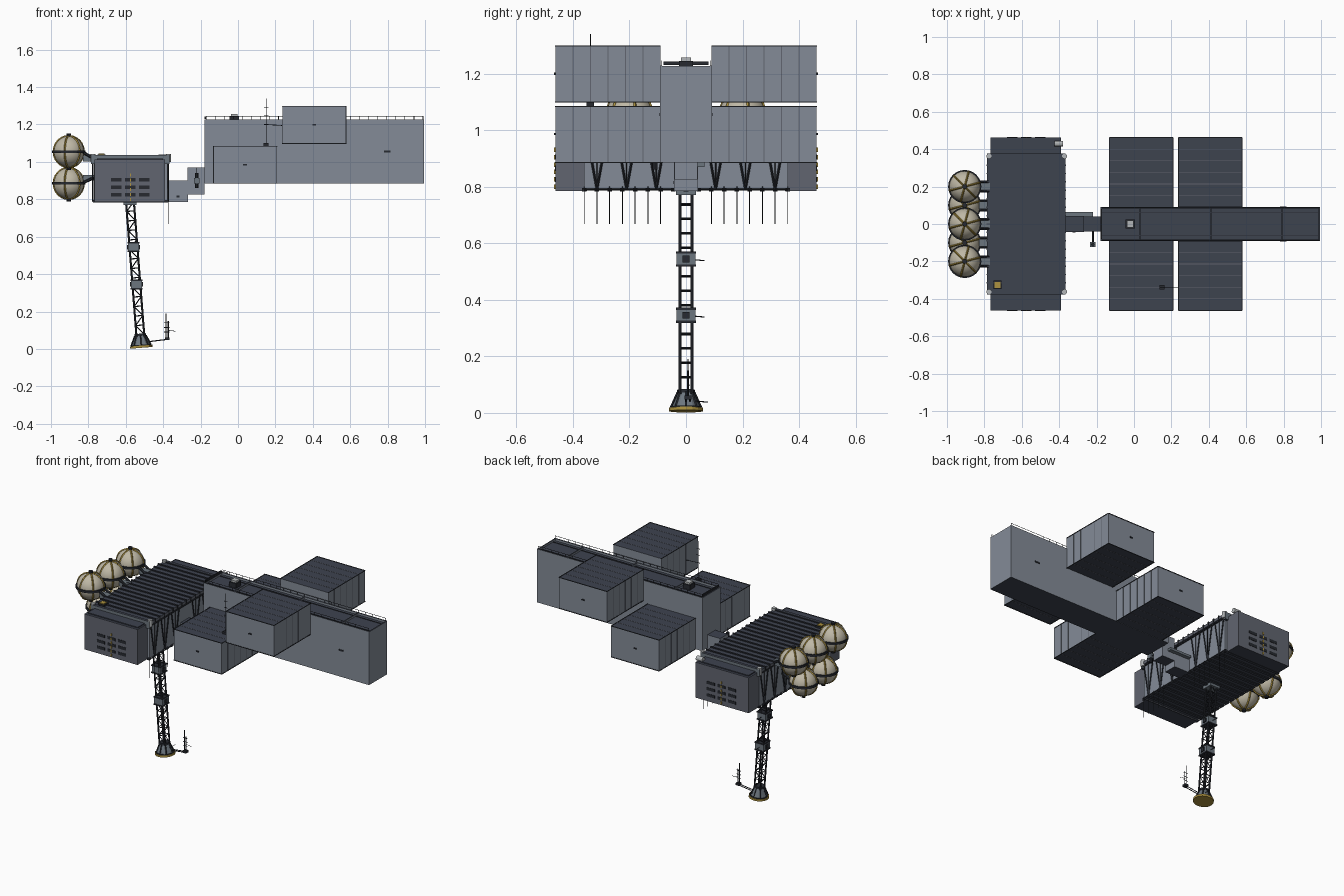
import bpy, bmesh, math
from mathutils import Vector, Matrix

cube = bpy.data.objects.get("Cube")
if cube:
    bpy.data.objects.remove(cube, do_unlink=True)

COLOURS = {
    "hull_grey": (0.23, 0.26, 0.31),
    "deck_dark": (0.048, 0.056, 0.078),
    "module_grey": (0.12, 0.13, 0.16),
    "metal_black": (0.02, 0.023, 0.03),
    "tank_cream": (0.52, 0.48, 0.38),
    "marking_yellow": (0.42, 0.29, 0.05),
    "fitting_light": (0.45, 0.47, 0.48),
    "joint_grey": (0.15, 0.18, 0.21),
}
NAMES = list(COLOURS)
MATS = []
for name, c in COLOURS.items():
    m = bpy.data.materials.new(name)
    m.use_nodes = True
    m.diffuse_color = (*c, 1)
    m.node_tree.nodes["Principled BSDF"].inputs["Base Color"].default_value = (*c, 1)
    MATS.append(m)
HULL, DECK, MODULE, BLACK, CREAM, YELLOW, LIGHT, JOINT = range(len(NAMES))


class Part:
    """Collects simple solids into one named object."""

    def __init__(self, name):
        self.name, self.bm = name, bmesh.new()

    def paint(self, verts, mat, flat_mat=None, smooth=False):
        for f in {f for v in verts for f in v.link_faces}:
            f.normal_update()
            level = flat_mat is not None and abs(f.normal.z) > 0.7
            f.material_index = flat_mat if level else mat
            f.smooth = smooth

    def box(self, x, y, z, mat, flat_mat=None):
        lo, hi = Vector((x[0], y[0], z[0])), Vector((x[1], y[1], z[1]))
        mtx = Matrix.Translation((lo + hi) / 2) @ Matrix.Diagonal((*(hi - lo), 1))
        self.paint(bmesh.ops.create_cube(self.bm, size=1, matrix=mtx)["verts"], mat, flat_mat)

    def rod(self, a, b, r, mat, r2=None, sides=4, smooth=False):
        a, b = Vector(a), Vector(b)
        turn = (b - a).to_track_quat("Z", "Y").to_matrix().to_4x4()
        out = bmesh.ops.create_cone(self.bm, cap_ends=True, segments=sides, radius1=r,
                                    radius2=r if r2 is None else r2, depth=(b - a).length,
                                    matrix=Matrix.Translation((a + b) / 2) @ turn)
        self.paint(out["verts"], mat)

    def ball(self, c, r, mat):
        out = bmesh.ops.create_uvsphere(self.bm, u_segments=24, v_segments=14, radius=r,
                                        matrix=Matrix.Translation(c))
        self.paint(out["verts"], mat, smooth=True)

    def done(self):
        me = bpy.data.meshes.new(self.name)
        self.bm.to_mesh(me)
        self.bm.free()
        for m in MATS:
            me.materials.append(m)
        bpy.context.collection.objects.link(bpy.data.objects.new(self.name, me))


def span(c, half):
    return (c - half, c + half)


# Long main hull with raised deck edges, deck seams and hatch
p = Part("main_hull")
p.box((-0.18, 0.995), (-0.092, 0.092), (0.885, 1.215), HULL, DECK)
for s in (-1, 1):
    p.box((-0.18, 0.995), span(s * 0.088, 0.004), (1.215, 1.228), HULL, DECK)
    p.rod((-0.17, s * 0.086, 1.245), (0.99, s * 0.086, 1.245), 0.0015, BLACK)
    for i in range(25):
        x = -0.17 + i * 0.0483
        p.rod((x, s * 0.086, 1.225), (x, s * 0.086, 1.245), 0.0015, BLACK)
    p.box((0.78, 0.815), span(s * 0.0925, 0.002), (1.05, 1.06), BLACK)
for x in (-0.176, 0.03, 0.41, 0.79, 0.991):
    p.box(span(x, 0.004), (-0.088, 0.088), (1.215, 1.226), HULL, DECK)
for y in (-0.06, 0.06):
    p.box((-0.17, 0.985), span(y, 0.002), (1.215, 1.218), BLACK)
p.box(span(-0.02, 0.025), (-0.025, 0.025), (1.215, 1.245), BLACK)
p.box(span(-0.02, 0.018), (-0.018, 0.018), (1.245, 1.257), LIGHT)
p.box((-0.178, -0.17), (-0.08, 0.08), (1.23, 1.243), BLACK)
p.done()


# Four cargo containers with panel seams
def container(name, x0, z0, side):
    q = Part(name)
    x1, z1 = x0 + 0.34, z0 + 0.198
    q.box((x0, x1), sorted((side * 0.09, side * 0.462)), (z0, z1), HULL, DECK)
    for i in range(1, 6):
        y = side * (0.09 + i * 0.062)
        q.box((x0 - 0.001, x1 + 0.001), span(y, 0.0015), (z0 - 0.001, z1 + 0.001), MODULE)
    for z in (z0, z1):
        for x in (x0, x1):
            q.box(span(x, 0.002), sorted((side * 0.09, side * 0.463)), span(z, 0.002), BLACK)
        q.box((x0, x1), span(side * 0.462, 0.002), span(z, 0.002), BLACK)
    q.box(span(x0 + 0.17, 0.01), span(side * 0.463, 0.003), span(z0 + 0.1, 0.004), BLACK)
    q.done()


for side, word in ((-1, "front"), (1, "back")):
    container(word + "_lower_container", -0.132, 0.886, side)
    container(word + "_upper_container", 0.238, 1.099, side)

# Mast standing on the lower front container
p = Part("container_mast")
p.box(span(0.15, 0.013), span(-0.338, 0.013), (1.08, 1.1), BLACK)
p.rod((0.15, -0.338, 1.09), (0.15, -0.338, 1.34), 0.0015, BLACK)
p.rod((0.15, -0.338, 1.2), (0.235, -0.338, 1.195), 0.002, BLACK)
for z in (1.2, 1.25, 1.29):
    p.rod((0.138, -0.338, z), (0.162, -0.338, z), 0.002, BLACK)
p.done()

# Habitat body, end pods, ribbed roof and floor
p = Part("habitat_module")
p.box((-0.77, -0.378), (-0.36, 0.36), (0.79, 1.012), HULL, DECK)
p.box((-0.785, -0.366), (-0.365, 0.365), (1.01, 1.028), MODULE, DECK)
RIBS = [-0.36 + i * 0.045 for i in range(17)]
for y in RIBS:
    p.box((-0.788, -0.364), span(y, 0.004), (1.012, 1.035), BLACK, DECK)
    p.box((-0.775, -0.372), span(y, 0.008), (0.783, 0.795), BLACK, DECK)
for s in (-1, 1):
    p.box((-0.768, -0.39), sorted((s * 0.35, s * 0.462)), (0.785, 1.012), MODULE, DECK)
    p.box((-0.755, -0.4), span(s * 0.41, 0.035), (1.012, 1.018), DECK)
    p.box((-0.785, -0.366), span(s * 0.368, 0.008), (0.99, 1.036), JOINT, DECK)
    # Window slots and hazard dashes on each end
    for cx in (-0.65, -0.575, -0.5):
        for z in (0.825, 0.865, 0.905):
            p.box(span(cx, 0.028), span(s * 0.462, 0.002), span(z, 0.009), BLACK)
    for i in range(6):
        p.box(span(-0.575, 0.003), span(s * 0.464, 0.002), span(0.8 + i * 0.026, 0.008), YELLOW)
    # Roof corner drums
    for x in (-0.775, -0.372):
        p.rod((x, s * 0.362, 1.0), (x, s * 0.362, 1.042), 0.014, LIGHT, sides=12)
p.box(span(-0.73, 0.022), span(-0.325, 0.022), (1.02, 1.04), BLACK)
p.box(span(-0.73, 0.016), span(-0.325, 0.016), (1.04, 1.045), YELLOW)
p.rod((-0.425, 0.43, 1.025), (-0.38, 0.43, 1.025), 0.015, LIGHT, sides=12)
p.done()

# V struts on the long walls and hanging whip aerials
p = Part("habitat_struts")
for x in (-0.776, -0.372):
    for y in (-0.315, -0.21, -0.105, 0.105, 0.21, 0.315):
        for s in (-1, 1):
            p.rod((x, y, 0.79), (x, y + s * 0.04, 1.01), 0.004, BLACK)
        p.rod((x, y, 0.79), (x, y, 1.01), 0.002, BLACK)
    for z in (0.79, 1.0):
        p.rod((x, -0.36, z), (x, 0.36, z), 0.004, BLACK)
for y in RIBS:
    if abs(y) > 0.05:
        p.rod((-0.374, y, 0.668), (-0.374, y, 0.8), 0.0015, BLACK)
p.done()

# Stepped connecting tunnel with side sensor arm
p = Part("connecting_tunnel")
p.box((-0.38, -0.268), (-0.042, 0.042), (0.785, 0.9), HULL, DECK)
p.box((-0.27, -0.178), (-0.04, 0.04), (0.825, 0.97), HULL, DECK)
p.box((-0.37, -0.22), (0.04, 0.065), (0.87, 0.885), JOINT)
p.box(span(-0.32, 0.008), span(-0.043, 0.002), span(0.815, 0.005), BLACK)
p.rod((-0.22, -0.03, 0.9), (-0.22, -0.11, 0.9), 0.005, BLACK)
p.rod((-0.22, -0.11, 0.86), (-0.22, -0.11, 0.94), 0.01, BLACK, sides=8)
p.box(span(-0.22, 0.014), span(-0.11, 0.014), (0.885, 0.915), JOINT)
p.rod((-0.22, -0.11, 0.94), (-0.22, -0.11, 0.97), 0.002, BLACK)
p.done()

# Spherical tanks: three above, two below, banded and piped to the habitat
p = Part("storage_tanks")
R = 0.083
for y, z in [(-0.2, 1.055), (0, 1.055), (0.2, 1.055), (-0.1, 0.885), (0.1, 0.885)]:
    c = Vector((-0.905, y, z))
    up = Vector((0, 0, 1))
    p.ball(c, R, CREAM)
    p.rod(c - up * 0.007, c + up * 0.007, R + 0.006, BLACK, sides=24)
    for k in range(3):
        a = math.radians(15 + 60 * k)
        flat = Vector((math.cos(a), math.sin(a), 0))
        ring = [c + (flat * math.cos(t) + up * math.sin(t)) * (R + 0.001)
                for t in (i * math.tau / 24 for i in range(25))]
        for u, v in zip(ring, ring[1:]):
            p.rod(u, v, 0.005, YELLOW)
    for s in (-1, 1):
        p.rod(c + up * s * (R - 0.005), c + up * s * (R + 0.014), 0.013, BLACK, sides=10)
        p.rod(c + Vector((0.07, s * 0.025, 0)), (-0.77, y + s * 0.025, z * 0.6 + 0.385),
              0.008, BLACK, sides=6)
    p.box((-0.83, -0.77), span(y, 0.02), span(z * 0.6 + 0.385, 0.015), JOINT)
p.done()

# Leaning lattice leg
FOOT, TOP = Vector((-0.517, 0, 0.006)), Vector((-0.578, 0, 0.79))
AXIS = (TOP - FOOT).normalized()
SIDE = Vector((0, 1, 0)).cross(AXIS)


def leg(h, u=0, v=0):
    return FOOT + AXIS * h + SIDE * u + Vector((0, v, 0))


p = Part("support_leg")
W, STEP, N = 0.021, 0.051, 14
for u in (-W, W):
    for v in (-W, W):
        p.rod(leg(0.06, u, v), leg(0.785, u, v), 0.0055, BLACK, sides=6)
for i in range(N):
    h = 0.07 + i * STEP
    for s in (-W, W):
        p.rod(leg(h, s, -W), leg(h, s, W), 0.003, BLACK)
        p.rod(leg(h, -W, s), leg(h, W, s), 0.003, BLACK)
        turn = 1 if i % 2 else -1
        p.rod(leg(h, -W * turn, s), leg(h + STEP, W * turn, s), 0.003, BLACK)
for h in (0.34, 0.54):
    c = leg(h)
    p.box(span(c.x, 0.029), span(0, 0.033), span(c.z, 0.025), JOINT)
    for s in (-1, 1):
        p.box(span(c.x, 0.032), span(0, 0.036), span(c.z + s * 0.023, 0.004), BLACK)
        p.box(span(c.x + s * 0.031, 0.004), span(0, 0.012), span(c.z, 0.012), BLACK)
    p.rod(c, c + Vector((0, 0.065, -0.006)), 0.002, BLACK)
p.box(span(TOP.x, 0.035), span(0, 0.035), (0.77, 0.79), JOINT)
p.done()

# Flared foot with yellow rim, fins and a small beacon arm
p = Part("leg_foot")
p.rod(leg(0), leg(0.012), 0.06, YELLOW, sides=16)
p.rod(leg(0.004), leg(0.016), 0.055, BLACK, sides=16)
p.rod(leg(0.014), leg(0.066), 0.05, JOINT, r2=0.027, sides=12)
p.rod(leg(0.064), leg(0.076), 0.031, BLACK, sides=12)
for i in range(8):
    a = i * math.tau / 8
    ca, sa = math.cos(a), math.sin(a)
    p.rod(leg(0.014, ca * 0.053, sa * 0.053), leg(0.066, ca * 0.03, sa * 0.03), 0.004, BLACK)
for y in (0, 0.014):
    p.rod((-0.47, y, 0.04), (-0.37, y, 0.052), 0.003, BLACK)
p.box(span(-0.378, 0.012), span(0.007, 0.012), (0.048, 0.062), BLACK)
p.rod((-0.385, 0.007, 0.055), (-0.385, 0.007, 0.19), 0.002, BLACK)
p.rod((-0.373, 0.007, 0.055), (-0.373, 0.007, 0.15), 0.003, BLACK)
for z in (0.09, 0.115, 0.14):
    p.rod((-0.395, 0.007, z), (-0.365, 0.007, z), 0.002, BLACK)
p.rod((-0.378, 0.01, 0.1), (-0.335, 0.01, 0.095), 0.0015, BLACK)
p.rod((-0.5, 0.03, 0.042), (-0.5, 0.078, 0.038), 0.002, BLACK)
p.done()
